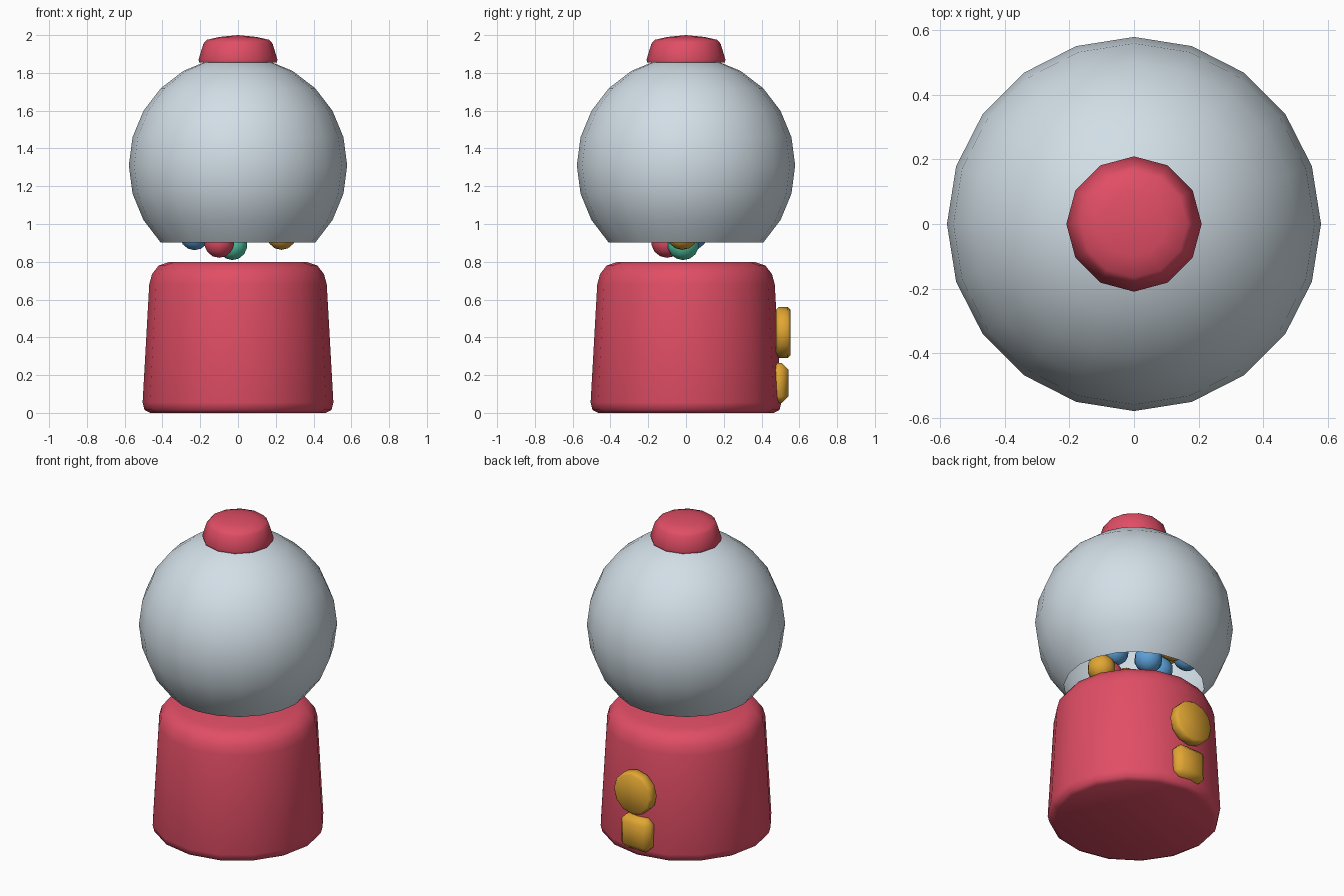
import bpy, bmesh, math, random
from mathutils import Vector

if "Cube" in bpy.data.objects:
    bpy.data.objects.remove(bpy.data.objects["Cube"])


def material(name, rgb):
    m = bpy.data.materials.new(name)
    m.diffuse_color = (*rgb, 1)
    m.use_nodes = True
    m.node_tree.nodes["Principled BSDF"].inputs["Base Color"].default_value = m.diffuse_color
    return m


RED = material("red", (0.75, 0.075, 0.13))
GLASS = material("pale glass", (0.64, 0.73, 0.79))
GOLD = material("gold", (0.75, 0.38, 0.033))
BLUE = material("blue", (0.107, 0.355, 0.69))
GREEN = material("green", (0.09, 0.60, 0.39))


def finish(bm, name, mat, angle=50):
    bmesh.ops.recalc_face_normals(bm, faces=bm.faces)
    mesh = bpy.data.meshes.new(name)
    bm.to_mesh(mesh)
    bm.free()
    mesh.materials.append(mat)
    ob = bpy.data.objects.new(name, mesh)
    bpy.context.collection.objects.link(ob)
    bpy.ops.object.select_all(action='DESELECT')
    ob.select_set(True)
    bpy.context.view_layer.objects.active = ob
    bpy.ops.object.shade_smooth_by_angle(angle=math.radians(angle))
    return ob


def lathe(name, profile, sides, mat, cap_bottom=True):
    """Turn (radius, z) points around z; a zero radius makes a pole."""
    bm = bmesh.new()
    rings = []
    for r, z in profile:
        if r < 1e-5:
            rings.append([bm.verts.new((0, 0, z))] * sides)
        else:
            rings.append([bm.verts.new((r * math.cos(math.tau * i / sides),
                                        r * math.sin(math.tau * i / sides), z))
                          for i in range(sides)])
    for a, b in zip(rings, rings[1:]):
        for i in range(sides):
            j = (i + 1) % sides
            quad = list(dict.fromkeys((a[i], a[j], b[j], b[i])))
            bm.faces.new(quad)
    if cap_bottom:
        bm.faces.new(rings[0])
    if profile[-1][0] > 1e-5:
        bm.faces.new(rings[-1])
    return finish(bm, name, mat)


# Tapered base with rounded shoulder
lathe("base", [(0.465, 0), (0.495, 0.015), (0.505, 0.055), (0.47, 0.68),
               (0.455, 0.735), (0.42, 0.78), (0.36, 0.80)], 16, RED)

# Globe, open at the bottom
R, CZ = 0.578, 1.31
lathe("globe", [(R * math.cos(math.radians(a)), CZ + R * math.sin(math.radians(a)))
                for a in range(-45, 91, 15)], 20, GLASS, cap_bottom=False)

# Lid
lathe("lid", [(0.205, 1.855), (0.209, 1.87), (0.183, 1.955), (0.165, 1.975),
              (0.10, 1.99), (0, 2.0)], 12, RED)

# Round turning knob on the back
knob = lathe("knob", [(0.122, 0), (0.135, 0.013), (0.135, 0.062), (0.122, 0.075)],
             12, GOLD)
knob.rotation_euler = (-math.pi / 2, 0, 0)
knob.location = (0, 0.477, 0.425)

# Chute block under the knob
bm = bmesh.new()
bmesh.ops.create_cube(bm, size=1)
bmesh.ops.scale(bm, vec=(0.21, 0.10, 0.21), verts=bm.verts)
bmesh.ops.bevel(bm, geom=bm.edges[:], offset=0.034, segments=1, affect='EDGES')
bmesh.ops.translate(bm, vec=(0, 0.492, 0.158), verts=bm.verts)
finish(bm, "chute", GOLD)


# Candy balls: the lowest ones are placed, the rest fill the globe
balls = [((-0.03, -0.015, 0.893), GREEN), ((-0.10, -0.10, 0.905), RED),
         ((-0.23, 0.03, 0.945), BLUE), ((0.23, -0.02, 0.947), GOLD),
         ((-0.13, -0.25, 0.985), GREEN), ((-0.08, 0.13, 0.985), BLUE),
         ((0.05, 0.19, 0.985), BLUE), ((0.10, -0.16, 0.99), GOLD)]
rng = random.Random(4)
tries = 0
while len(balls) < 36 and tries < 4000:
    tries += 1
    p = Vector((rng.uniform(-0.45, 0.45), rng.uniform(-0.45, 0.45), rng.uniform(1.0, 1.45)))
    if (p - Vector((0, 0, CZ))).length > 0.45:
        continue
    if all((p - Vector(q)).length > 0.15 for q, _ in balls):
        balls.append((tuple(p), rng.choice((RED, GOLD, BLUE, GREEN))))
for k, (p, mat) in enumerate(balls):
    bm = bmesh.new()
    bmesh.ops.create_uvsphere(bm, u_segments=10, v_segments=7, radius=0.084)
    bmesh.ops.translate(bm, vec=p, verts=bm.verts)
    finish(bm, f"candy_ball_{k + 1}", mat, 60)
